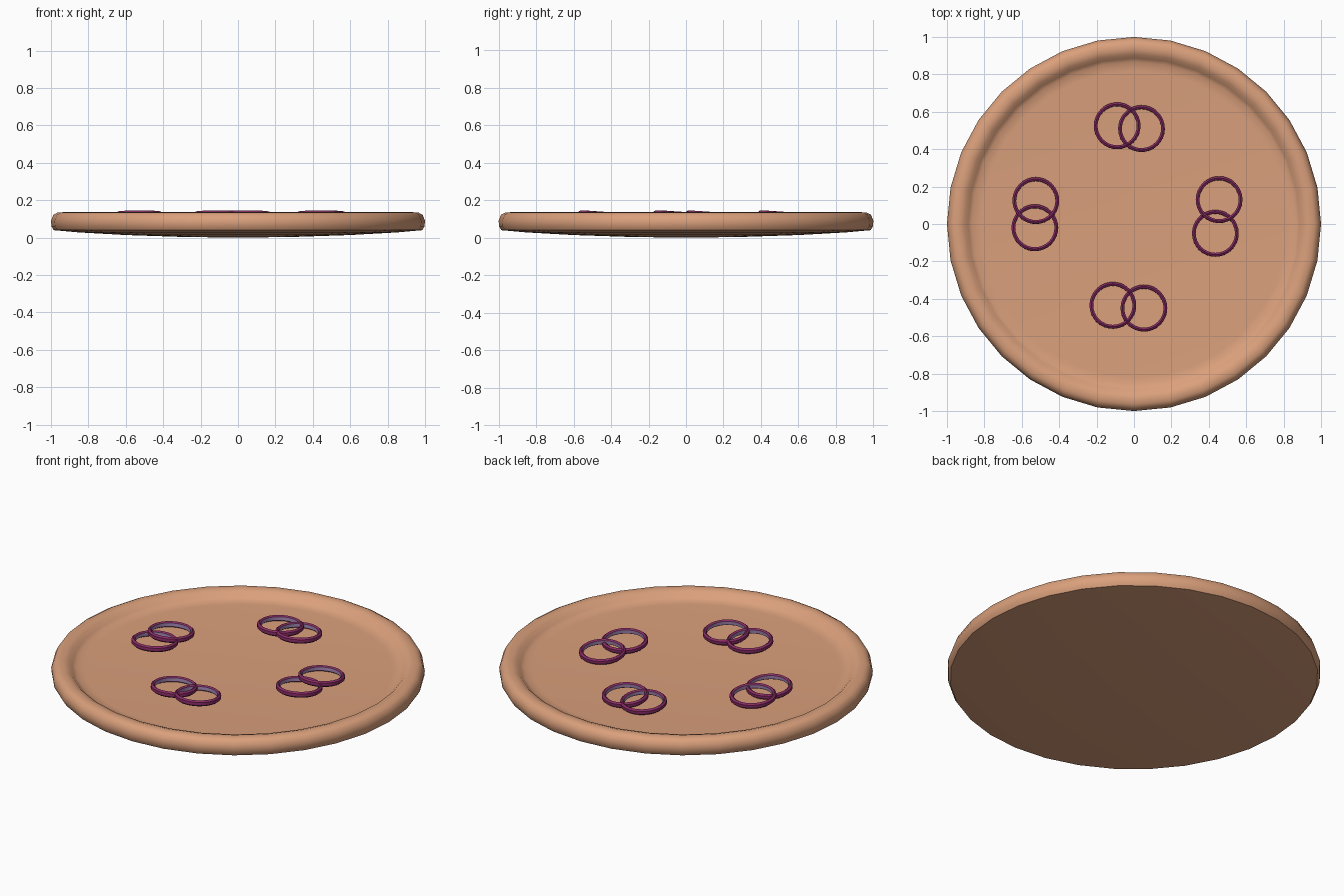
import bpy, bmesh, math

if "Cube" in bpy.data.objects:
    bpy.data.objects.remove(bpy.data.objects["Cube"])


def material(name, rgb):
    m = bpy.data.materials.new(name)
    m.diffuse_color = (*rgb, 1)
    m.use_nodes = True
    m.node_tree.nodes["Principled BSDF"].inputs["Base Color"].default_value = m.diffuse_color
    return m


dough = material("baked_dough", (0.70, 0.35, 0.20))
purple = material("onion_skin", (0.25, 0.025, 0.13))
lilac = material("onion_inside", (0.36, 0.23, 0.44))


def lathe(name, profile, mats, sides=32, closed=False, inner_segment=None):
    """Spin (radius, z) points around z; inner_segment gets material 1."""
    bm = bmesh.new()
    loops = []
    for r, z in profile:
        if r == 0:
            loops.append([bm.verts.new((0, 0, z))] * sides)
        else:
            loops.append([bm.verts.new((r * math.cos(2 * math.pi * i / sides),
                                        r * math.sin(2 * math.pi * i / sides), z))
                          for i in range(sides)])
    n = len(loops)
    for k in range(n if closed else n - 1):
        a, b = loops[k], loops[(k + 1) % n]
        for i in range(sides):
            j = (i + 1) % sides
            quad = list(dict.fromkeys((a[i], a[j], b[j], b[i])))
            f = bm.faces.new(quad)
            if k == inner_segment:
                f.material_index = 1
    bmesh.ops.recalc_face_normals(bm, faces=bm.faces)
    me = bpy.data.meshes.new(name)
    bm.to_mesh(me)
    bm.free()
    ob = bpy.data.objects.new(name, me)
    bpy.context.collection.objects.link(ob)
    for m in mats:
        me.materials.append(m)
    bpy.ops.object.select_all(action='DESELECT')
    ob.select_set(True)
    bpy.context.view_layer.objects.active = ob
    bpy.ops.object.shade_smooth_by_angle(angle=math.radians(45))
    return ob


# Round crust: slightly domed underside, rounded rim, sunken floor
lathe("crust", [(0, 0), (0.3, 0.004), (0.6, 0.014), (0.85, 0.028), (0.985, 0.04),
                (0.997, 0.06), (1.0, 0.09), (0.987, 0.122), (0.965, 0.134),
                (0.935, 0.136), (0.907, 0.127), (0.887, 0.106), (0.867, 0.094),
                (0.82, 0.091), (0, 0.091)], [dough])

# Onion rings in four overlapping pairs, tipped slightly up at the front
R, T, H = 0.125, 0.02, 0.017
section = [(R, -H * 0.5), (R, H * 0.5), (R - T * 0.5, H), (R - T, H * 0.6),
           (R - T, -H * 0.6), (R - T * 0.5, -H)]
centres = [(-0.09, 0.525), (0.04, 0.51), (-0.525, 0.125), (-0.53, -0.02),
           (0.455, 0.13), (0.435, -0.05), (-0.113, -0.435), (0.053, -0.45)]
for i, (x, y) in enumerate(centres):
    ring = lathe(f"onion_ring_{i + 1}", section, [purple, lilac], closed=True, inner_segment=3)
    ring.location = (x, y, 0.121)
    ring.rotation_euler = (math.radians(-4), 0, 0)
